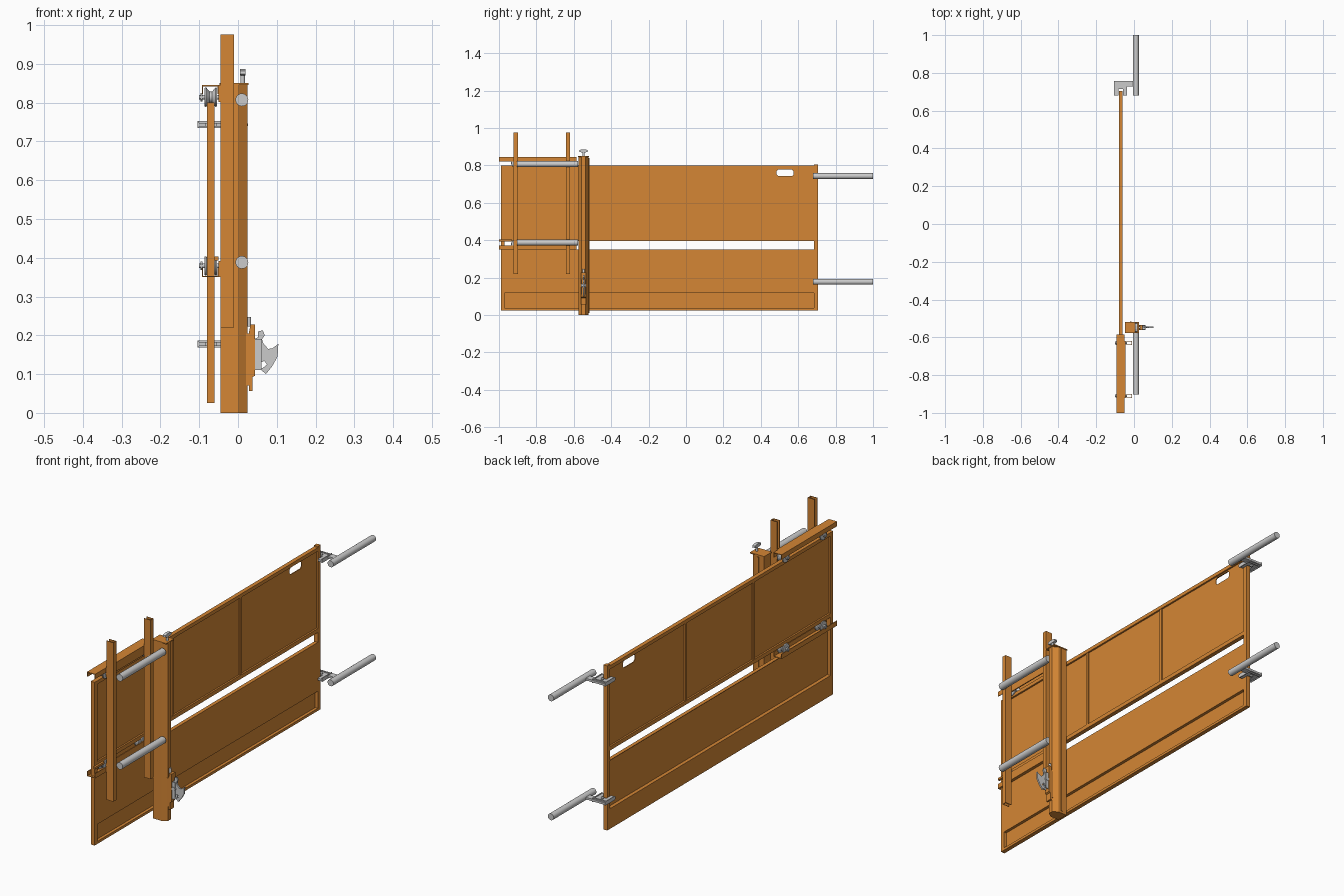
import bpy, bmesh, math
from mathutils import Vector, Matrix

if "Cube" in bpy.data.objects:
    bpy.data.objects.remove(bpy.data.objects["Cube"])

orange = bpy.data.materials.new("orange_paint")
orange.diffuse_color = (0.66, 0.24, 0.035, 1)
orange.use_nodes = True
orange.node_tree.nodes["Principled BSDF"].inputs["Base Color"].default_value = orange.diffuse_color


def finish(name, bm, mat=None, smooth=False):
    bmesh.ops.recalc_face_normals(bm, faces=bm.faces)
    me = bpy.data.meshes.new(name)
    bm.to_mesh(me)
    bm.free()
    ob = bpy.data.objects.new(name, me)
    bpy.context.collection.objects.link(ob)
    if mat:
        me.materials.append(mat)
    if smooth:
        bpy.ops.object.select_all(action='DESELECT')
        ob.select_set(True)
        bpy.context.view_layer.objects.active = ob
        bpy.ops.object.shade_smooth_by_angle()
    return ob


def box(name, x, y, z, mat=orange):
    bm = bmesh.new()
    size = [b - a for a, b in (x, y, z)]
    mid = [(a + b) / 2 for a, b in (x, y, z)]
    bmesh.ops.create_cube(bm, size=1, matrix=Matrix.Translation(mid) @ Matrix.Diagonal((*size, 1)))
    return finish(name, bm, mat)


def prism(name, pts, axis, lo, hi, mat=orange):
    """Extrude a 2D outline along axis 0, 1 or 2."""
    bm = bmesh.new()
    def put(p, h):
        c = list(p)
        c.insert(axis, h)
        return bm.verts.new(c)
    face = bm.faces.new([put(p, lo) for p in pts])
    out = bmesh.ops.extrude_face_region(bm, geom=[face])
    shift = Vector((0, 0, 0))
    shift[axis] = hi - lo
    bmesh.ops.translate(bm, vec=shift, verts=[v for v in out["geom"] if isinstance(v, bmesh.types.BMVert)])
    return finish(name, bm, mat)


def lathe(name, center, axis, profile, mat=None, seg=24):
    """Spin (along, radius) pairs around an axis through center."""
    bm = bmesh.new()
    rot = Vector((0, 0, 1)).rotation_difference(Vector(axis))
    rings = [[bm.verts.new(Vector(center) + rot @ Vector((r * math.cos(t), r * math.sin(t), h)))
              for t in [2 * math.pi * i / seg for i in range(seg)]] for h, r in profile]
    for a, b in zip(rings, rings[1:]):
        for i in range(seg):
            j = (i + 1) % seg
            bm.faces.new((a[i], a[j], b[j], b[i]))
    bm.faces.new(rings[0])
    bm.faces.new(rings[-1])
    return finish(name, bm, mat, True)


def rod(name, center, axis, length, r):
    return lathe(name, center, axis, [(-length / 2, r), (length / 2, r)])


# Gate frame
FX = (-0.08, -0.06)
box("gate_top_rail", FX, (-0.97, 0.685), (0.783, 0.80))
box("gate_middle_rail", FX, (-0.97, 0.685), (0.397, 0.416))
box("gate_end_stile", FX, (-0.99, -0.97), (0.025, 0.80))
box("gate_lead_stile", FX, (0.685, 0.705), (0.025, 0.806))
for y in (-0.40, 0.11):
    box("gate_rib", (-0.078, -0.062), (y - 0.007, y + 0.007), (0.416, 0.783))

# Upper sheet with a rounded hand hole
sheet = box("upper_sheet", (-0.072, -0.068), (-0.97, 0.685), (0.41, 0.79))
a, b, c, d, k = 0.485, 0.575, 0.743, 0.778, 0.008
hole = [(a + k, c), (b - k, c), (b, c + k), (b, d - k), (b - k, d), (a + k, d), (a, d - k), (a, c + k)]
cutter = prism("hand_hole_cutter", hole, 0, -0.1, -0.04, None)
cutter.hide_render = True
cutter.hide_viewport = True
cut = sheet.modifiers.new("hand_hole", 'BOOLEAN')
cut.operation = 'DIFFERENCE'
cut.solver = 'EXACT'
cut.object = cutter

# Lower folded sheet: upper part near the +x side, kick plate stepped back
prism("lower_sheet", [(-0.078, 0.35), (-0.06, 0.35), (-0.06, 0.118), (-0.074, 0.118), (-0.074, 0.037),
                      (-0.06, 0.037), (-0.06, 0.025), (-0.08, 0.025), (-0.08, 0.121), (-0.063, 0.121),
                      (-0.063, 0.347), (-0.078, 0.347)], 1, -0.97, 0.685)

# Lock post with chamfered nose and cap
Y0, Y1 = -0.575, -0.52
post = [(-0.045, Y0), (0.0, Y0), (0.024, Y0 + 0.016), (0.024, Y1 - 0.016), (0.0, Y1), (-0.045, Y1)]
prism("lock_post", post, 2, 0, 0.847)
box("post_cap", (-0.048, 0.027), (Y0 - 0.002, Y1 + 0.002), (0.845, 0.85))
box("post_side_seam", (-0.02, -0.012), (Y1, Y1 + 0.004), (0.01, 0.84))

# T-handle on the post
rod("t_handle_stem", (0.012, -0.548, 0.862), (0, 0, 1), 0.032, 0.006)
prism("t_handle_grip", [(-0.572, 0.874), (-0.56, 0.87), (-0.536, 0.87), (-0.524, 0.874),
                        (-0.526, 0.882), (-0.54, 0.886), (-0.556, 0.886), (-0.57, 0.882)], 0, 0.005, 0.019, None)

# Latch on the nose of the post
ym = -0.5475
prism("latch_plate", [(0.02, 0.07), (0.028, 0.07), (0.028, 0.057), (0.037, 0.057), (0.037, 0.092),
                      (0.044, 0.096), (0.044, 0.228), (0.032, 0.228), (0.028, 0.205), (0.02, 0.205)],
      1, ym - 0.014, ym + 0.014)
prism("latch_lever", [(0.04, 0.19), (0.052, 0.195), (0.052, 0.21), (0.064, 0.213), (0.069, 0.2),
                      (0.062, 0.19), (0.066, 0.178), (0.078, 0.165), (0.088, 0.166), (0.104, 0.178),
                      (0.102, 0.145), (0.088, 0.12), (0.072, 0.1), (0.058, 0.112), (0.075, 0.124),
                      (0.068, 0.134), (0.05, 0.125), (0.04, 0.14)], 1, ym - 0.004, ym + 0.004, None)
rod("latch_pivot", (0.052, ym, 0.158), (0, 1, 0), 0.026, 0.009)
rod("latch_bolt", (0.028, ym, 0.235), (0, 0, 1), 0.024, 0.006)
for s in (-1, 1):
    box("latch_cheek", (0.036, 0.06), (ym + s * 0.009 - 0.0015, ym + s * 0.009 + 0.0015), (0.11, 0.19), None)

# Upright channels, open toward the gate
UPRIGHTS = (-0.91, -0.63)
for y in UPRIGHTS:
    l, r = y - 0.011, y + 0.011
    prism("upright_channel", [(-0.045, l), (-0.01, l), (-0.01, r), (-0.045, r), (-0.045, r - 0.003),
                              (-0.013, r - 0.003), (-0.013, l + 0.003), (-0.045, l + 0.003)], 2, 0.22, 0.975)

# Fixed scaffold tubes clamped to the uprights
for z in (0.807, 0.388):
    rod("uprights_tube", (0.01, -0.74, z), (0, 1, 0), 0.325, 0.0165)

# Guide channels, each with two V-groove rollers
t = 0.003
for name, z, lip, zr in (("upper_guide", 0.845, 0.822, 0.814), ("lower_guide", 0.35, 0.373, 0.379)):
    inner = z - t if lip < z else z + t
    xa, xb = -0.093, -0.05
    prism(name, [(xa, lip), (xa, z), (xb, z), (xb, lip), (xb - t, lip), (xb - t, inner),
                 (xa + t, inner), (xa + t, lip)], 1, -1.0, -0.585)
    lo, hi = sorted((z, zr + (0.012 if lip > z else -0.012)))
    box(name + "_backing", (-0.05, -0.045), (-0.92, -0.62), (lo, hi))
    for y in UPRIGHTS:
        lathe(name + "_roller", (-0.07, y, zr), (1, 0, 0),
              [(-0.016, 0.012), (-0.016, 0.024), (-0.012, 0.025), (-0.003, 0.014), (0.003, 0.014),
               (0.012, 0.025), (0.016, 0.024), (0.016, 0.012)])
        rod(name + "_axle", (-0.068, y, zr), (1, 0, 0), 0.064, 0.006)
        lathe(name + "_nut", (-0.094, y, zr), (1, 0, 0), [(-0.003, 0.011), (0.003, 0.011)], None, 6)
# Second arm of the lower guide
box("lower_guide_top_arm", (-0.06, -0.05), (-1.0, -0.93), (0.393, 0.403))

# Receivers: forked catch plates on scaffold tubes
for z in (0.743, 0.178):
    rod("receiver_tube", (0.01, 0.84, z), (0, 1, 0), 0.32, 0.0155)
    prism("receiver_fork", [(-0.105, 0.68), (-0.083, 0.68), (-0.083, 0.715), (-0.057, 0.715), (-0.057, 0.68),
                            (-0.036, 0.68), (-0.036, 0.728), (0.005, 0.728), (0.005, 0.758), (-0.105, 0.758)],
          2, z - 0.005, z + 0.005, None)
    for x in (-0.105, -0.04):
        box("receiver_fork_rim", (x, x + 0.004), (0.682, 0.757), (z - 0.009, z + 0.009), None)
    box("receiver_fork_back", (-0.104, -0.037), (0.744, 0.75), (z - 0.009, z + 0.009), None)
    rod("receiver_bolt", (-0.07, 0.727, z), (0, 0, 1), 0.022, 0.007)
